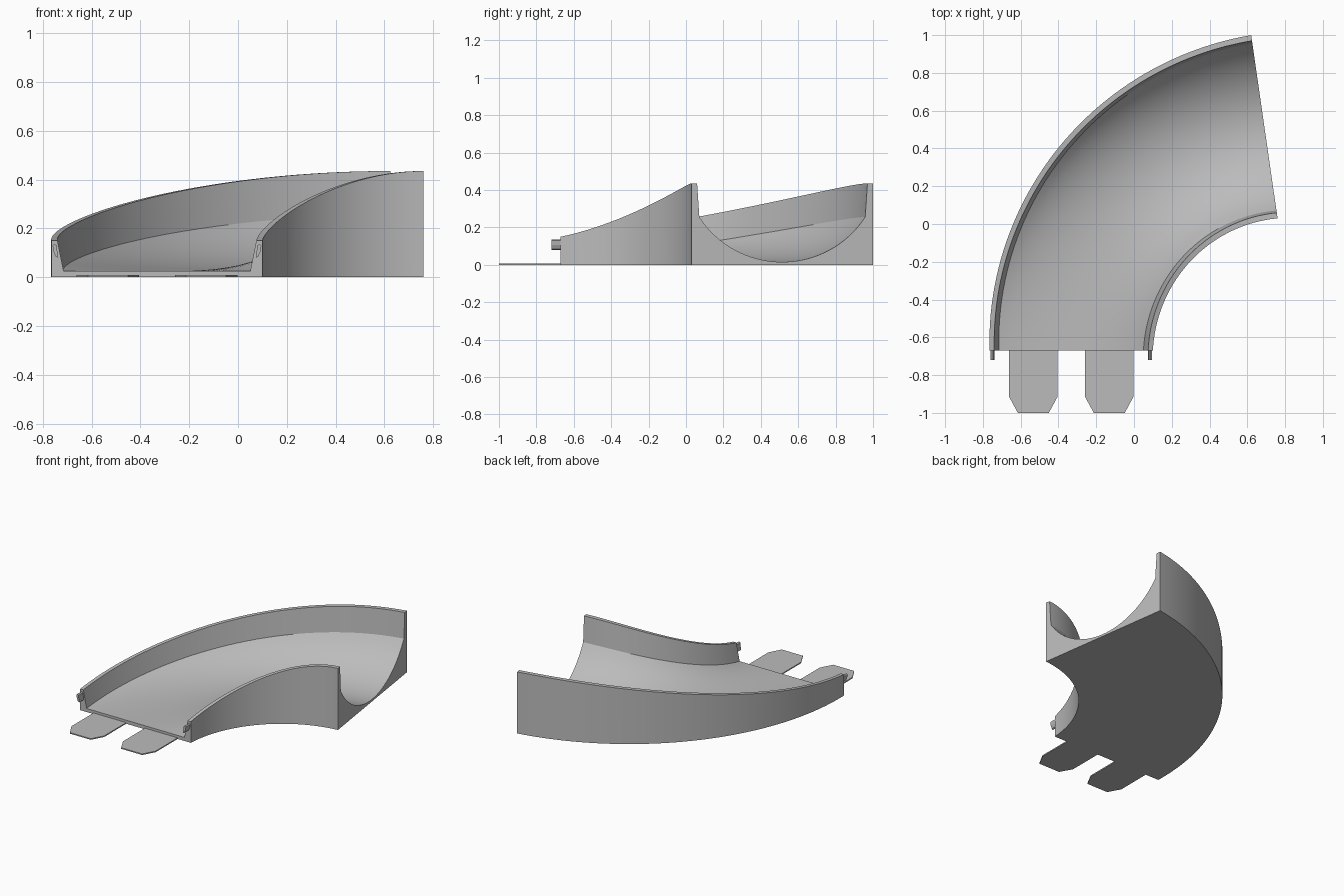
import bpy, bmesh, math

cube = bpy.data.objects.get("Cube")
if cube:
    bpy.data.objects.remove(cube)

grey = bpy.data.materials.new("plain grey")
grey.use_nodes = True
colour = (0.5, 0.5, 0.5, 1)
grey.diffuse_color = colour
grey.node_tree.nodes["Principled BSDF"].inputs["Base Color"].default_value = colour

START_Y = -0.67
CENTRE_X = 0.861
TURN = math.radians(81.8)
STEPS, ARC = 48, 32


def lerp(a, b, t):
    return a + (b - a) * t


def finish(name, bm, smooth=False):
    bmesh.ops.recalc_face_normals(bm, faces=bm.faces)
    mesh = bpy.data.meshes.new(name)
    bm.to_mesh(mesh)
    bm.free()
    mesh.materials.append(grey)
    ob = bpy.data.objects.new(name, mesh)
    bpy.context.collection.objects.link(ob)
    if smooth:
        bpy.ops.object.select_all(action="DESELECT")
        ob.select_set(True)
        bpy.context.view_layer.objects.active = ob
        bpy.ops.object.shade_smooth_by_angle(angle=math.radians(30))
    return ob


def prism(name, points, offset):
    """Extrude a closed outline by an offset vector."""
    bm = bmesh.new()
    face = bm.faces.new([bm.verts.new(p) for p in points])
    new = bmesh.ops.extrude_face_region(bm, geom=[face])["geom"]
    verts = [v for v in new if isinstance(v, bmesh.types.BMVert)]
    bmesh.ops.translate(bm, verts=verts, vec=offset)
    return finish(name, bm)


def section(t):
    """Radius and height outline of the channel at fraction t of the bend."""
    rise = (math.sin(t * math.pi / 2) + t * t * (3 - 2 * t)) / 2
    inner, outer = lerp(0.761, 0.707, t), lerp(1.626, 1.687, t)
    rim, foot = lerp(0.025, 0.03, t), lerp(0.05, 0.042, t)
    top = lerp(0.15, 0.435, rise)
    crease, floor = lerp(0.025, 0.255, rise), lerp(0.025, 0.015, t)
    middle = (inner + outer) / 2
    half = (outer - inner) / 2 - foot
    # bowl shape: part of a circle, flattened towards the start
    bend = 0.84
    drop = 1 - math.sqrt(1 - bend ** 2)
    bowl = []
    for i in range(ARC + 1):
        u = 1 - 2 * i / ARC
        lift = (1 - math.sqrt(1 - (bend * u) ** 2)) / drop
        bowl.append((middle + half * u, lerp(floor, crease, lift)))
    return ([(outer, 0), (outer, top), (outer - rim, top)] + bowl
            + [(inner + rim, top), (inner, top), (inner, 0)])


# Curved channel: flat floor at the start, deep bowl at the end
bm = bmesh.new()
rings = []
for s in range(STEPS + 1):
    angle = TURN * s / STEPS
    rings.append([bm.verts.new((CENTRE_X - r * math.cos(angle),
                                START_Y + r * math.sin(angle), z))
                  for r, z in section(s / STEPS)])
for a, b in zip(rings, rings[1:]):
    for i in range(len(a)):
        j = (i + 1) % len(a)
        bm.faces.new((a[i], a[j], b[j], b[i]))
bm.faces.new(rings[0])
bm.faces.new(rings[-1])
finish("curved_channel", bm, smooth=True)

# Flat connecting tongues and small wall pegs, one of each per side
MID_X = -0.332
for side, word in ((-1, "right"), (1, "left")):
    x = MID_X + side * 0.201
    tongue = [(-0.128, START_Y), (-0.128, -0.915), (-0.082, -1),
              (0.082, -1), (0.128, -0.915), (0.128, START_Y)]
    prism(word + "_tongue", [(x + px, y, 0) for px, y in tongue], (0, 0, 0.008))

    peg = [(0.428, 0.13), (0.42, 0.135), (0.411, 0.13),
           (0.406, 0.08), (0.415, 0.085), (0.424, 0.105)]
    prism(word + "_peg", [(MID_X + side * px, START_Y, z) for px, z in peg],
          (0, -0.05, 0))
